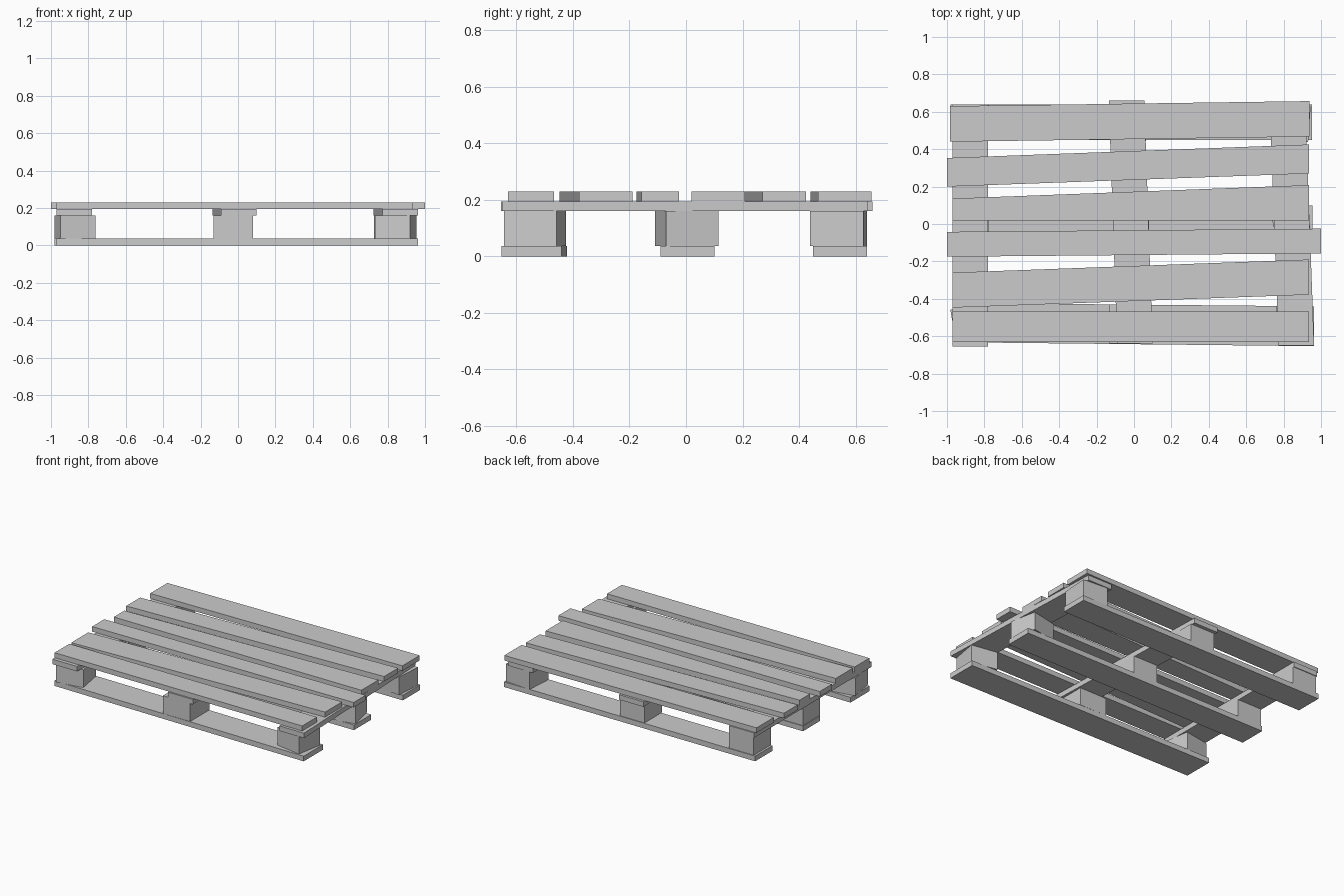
import bpy, bmesh
from math import radians, cos, sin

if "Cube" in bpy.data.objects:
    bpy.data.objects.remove(bpy.data.objects["Cube"])


def prism(name, outline, z0, z1):
    """Extrude a flat counter-clockwise outline from z0 up to z1."""
    bm = bmesh.new()
    face = bm.faces.new([bm.verts.new((x, y, z0)) for x, y in outline])
    top = bmesh.ops.extrude_face_region(bm, geom=[face])["geom"]
    bmesh.ops.translate(bm, vec=(0, 0, z1 - z0),
                        verts=[v for v in top if isinstance(v, bmesh.types.BMVert)])
    bmesh.ops.recalc_face_normals(bm, faces=bm.faces)
    mesh = bpy.data.meshes.new(name)
    bm.to_mesh(mesh)
    bm.free()
    obj = bpy.data.objects.new(name, mesh)
    bpy.context.collection.objects.link(obj)
    return obj


def plank_x(name, x0, x1, left, right, z0, z1):
    """Plank along x; left and right give the (low, high) y of each end."""
    prism(name, [(x0, left[0]), (x1, right[0]), (x1, right[1]), (x0, left[1])], z0, z1)


def block(name, x, y, angle, size=0.19):
    """Square spacer block, turned slightly about z."""
    c, s, h = cos(radians(angle)), sin(radians(angle)), size / 2
    outline = [(x + c * u - s * v, y + s * u + c * v)
               for u, v in ((-h, -h), (h, -h), (h, h), (-h, h))]
    prism(name, outline, Z[1], Z[2])


# Layer heights: bottom boards, blocks, stringers, deck
Z = (0.0, 0.036, 0.16, 0.195, 0.23)

# Deck boards, front to back, laid a little crooked
deck = [
    (-0.97, 0.935, (-0.63, -0.468), (-0.63, -0.468)),
    (-0.97, 0.935, (-0.447, -0.26), (-0.378, -0.19)),
    (-1.0, 1.0, (-0.175, -0.042), (-0.157, -0.025)),
    (-0.97, 0.935, (0.02, 0.136), (0.02, 0.208)),
    (-1.0, 0.935, (0.20, 0.353), (0.27, 0.425)),
    (-0.984, 0.938, (0.44, 0.63), (0.467, 0.657)),
]
for i, (x0, x1, left, right) in enumerate(deck):
    plank_x(f"deck_board_{i + 1}", x0, x1, left, right, Z[3], Z[4])

# Stringers running front to back under the deck: (front x, back x, front y, back y)
stringers = {
    "left": (-0.97, -0.97, -0.655, 0.64),
    "middle": (-0.09, -0.135, -0.64, 0.66),
    "right": (0.773, 0.725, -0.65, 0.645),
}
for side, (xf, xb, yf, yb) in stringers.items():
    w = 0.19
    prism(f"stringer_{side}", [(xf, yf), (xf + w, yf), (xb + w, yb), (xb, yb)], Z[2], Z[3])

# Spacer blocks in a three by three grid
blocks = {
    "front_left": (-0.872, -0.535, 10),
    "front_middle": (-0.025, -0.535, 0, 0.21),
    "front_right": (0.843, -0.535, -10),
    "middle_left": (-0.87, 0.0, 0),
    "middle_middle": (-0.015, 0.0, 0),
    "middle_right": (0.84, 0.003, 12),
    "back_left": (-0.87, 0.54, 0),
    "back_middle": (-0.03, 0.54, 0),
    "back_right": (0.843, 0.54, -4),
}
for place, args in blocks.items():
    block(f"block_{place}", *args)

# Bottom boards
plank_x("bottom_board_front", -0.97, 0.963, (-0.632, -0.422), (-0.653, -0.44), Z[0], Z[1])
plank_x("bottom_board_middle", -0.97, 0.955, (-0.09, 0.10), (-0.09, 0.10), Z[0], Z[1])
plank_x("bottom_board_back", -0.98, 0.953, (0.45, 0.64), (0.45, 0.64), Z[0], Z[1])
